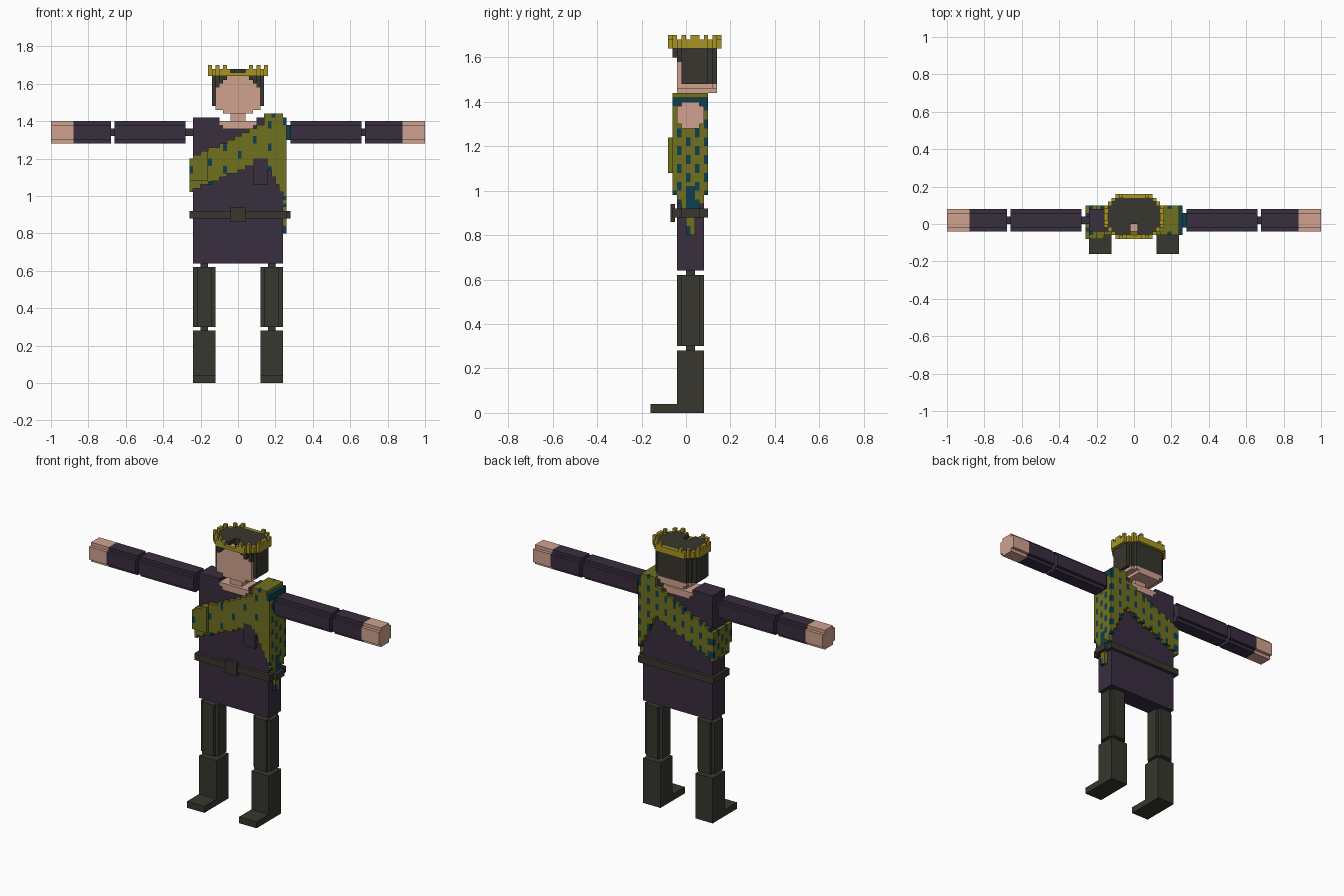
import bpy, bmesh, math
from mathutils import Vector

if "Cube" in bpy.data.objects:
    bpy.data.objects.remove(bpy.data.objects["Cube"])

V = 0.02  # cell size


def mat(name, rgb):
    m = bpy.data.materials.new(name)
    lin = [((c / 255 + 0.055) / 1.055) ** 2.4 for c in rgb]
    m.diffuse_color = (*lin, 1)
    m.use_nodes = True
    m.node_tree.nodes["Principled BSDF"].inputs["Base Color"].default_value = m.diffuse_color
    return m


SKIN = mat("skin", (208, 162, 143))
PURPLE = mat("dark_purple", (56, 46, 63))
DARK = mat("charcoal_green", (55, 54, 46))
OLIVE = mat("olive", (112, 112, 32))
TEAL = mat("teal", (14, 62, 78))
GOLD = mat("gold", (168, 148, 36))


def finish(name, bm, mats):
    bmesh.ops.recalc_face_normals(bm, faces=bm.faces)
    me = bpy.data.meshes.new(name)
    bm.to_mesh(me)
    bm.free()
    for m in mats:
        me.materials.append(m)
    ob = bpy.data.objects.new(name, me)
    bpy.context.collection.objects.link(ob)
    return ob


def extrude(name, pts, vec, m):
    bm = bmesh.new()
    f = bm.faces.new([bm.verts.new(p) for p in pts])
    new = bmesh.ops.extrude_face_region(bm, geom=[f])["geom"]
    bmesh.ops.translate(bm, vec=vec, verts=[v for v in new if isinstance(v, bmesh.types.BMVert)])
    return finish(name, bm, [m])


def box(name, x0, x1, y0, y1, z0, z1, m):
    pts = [(x0, y0, z0), (x1, y0, z0), (x1, y1, z0), (x0, y1, z0)]
    return extrude(name, pts, (0, 0, z1 - z0), m)


def notched(name, axis, a0, a1, b0, b1, c0, c1, m):
    """Block along axis ('x' or 'z') whose long edges are cut by one cell."""
    n = V
    sec = [(b0 + n, c0), (b1 - n, c0), (b1 - n, c0 + n), (b1, c0 + n), (b1, c1 - n), (b1 - n, c1 - n),
           (b1 - n, c1), (b0 + n, c1), (b0 + n, c1 - n), (b0, c1 - n), (b0, c0 + n), (b0 + n, c0 + n)]
    if axis == 'x':
        return extrude(name, [(a0, b, c) for b, c in sec], (a1 - a0, 0, 0), m)
    return extrude(name, [(b, c, a0) for b, c in sec], (0, 0, a1 - a0), m)


def cells(name, table, mats):
    """Mesh of the exposed faces of cubic cells: {(i, j, k): material index}."""
    bm = bmesh.new()
    for (i, j, k), mi in table.items():
        for ax in range(3):
            for s in (0, 1):
                nb = [i, j, k]
                nb[ax] += 1 if s else -1
                if tuple(nb) in table:
                    continue
                quad = []
                for u, w in ((0, 0), (1, 0), (1, 1), (0, 1)):
                    p = [i, j, k]
                    p[ax] += s
                    p[(ax + 1) % 3] += u
                    p[(ax + 2) % 3] += w
                    quad.append(bm.verts.new(Vector(p) * V))
                if not s:
                    quad.reverse()
                bm.faces.new(quad).material_index = mi
    me = bpy.data.meshes.new(name)
    bm.to_mesh(me)
    bm.free()
    for m in mats:
        me.materials.append(m)
    ob = bpy.data.objects.new(name, me)
    bpy.context.collection.objects.link(ob)


# Limbs, mirrored
for s, side in ((-1, "left"), (1, "right")):
    def span(a, b):
        return (min(a * s, b * s), max(a * s, b * s))
    for part, a, b, m in (("upper_arm", .28, .66, PURPLE), ("forearm", .68, .88, PURPLE), ("hand", .88, 1, SKIN)):
        notched(f"{part}_{side}", 'x', *span(a, b), -.04, .08, 1.28, 1.40, m)
    for part, a, b in (("shoulder_joint", .24, .28), ("elbow_joint", .66, .68)):
        box(f"{part}_{side}", *span(a, b), 0, .04, 1.32, 1.36, PURPLE)
    x0, x1 = span(.12, .24)
    notched(f"thigh_{side}", 'z', .30, .62, x0, x1, -.04, .08, DARK)
    box(f"shin_{side}", x0, x1, -.04, .08, 0, .28, DARK)
    box(f"foot_{side}", x0, x1, -.16, -.04, 0, .04, DARK)
    for part, a, b in (("hip_joint", .62, .64), ("knee_joint", .28, .30)):
        box(f"{part}_{side}", *span(.16, .20), 0, .04, a, b, DARK)

# Torso with neckline, collar and neck
prof = [(-.24, .64), (.24, .64), (.24, 1.42), (.10, 1.42), (.10, 1.38), (.08, 1.38), (.08, 1.36),
        (-.08, 1.36), (-.08, 1.38), (-.10, 1.38), (-.10, 1.42), (-.24, 1.42)]
extrude("torso", [(x, -.04, z) for x, z in prof], (0, .12, 0), PURPLE)
box("collar_skin", -.08, .08, -.04, .08, 1.36, 1.38, SKIN)
box("collar_skin_top", -.10, .10, -.04, .08, 1.38, 1.40, SKIN)
box("neck", -.04, .04, -.02, .06, 1.40, 1.46, SKIN)
box("chest_pocket", .08, .16, -.06, -.04, 1.06, 1.20, PURPLE)

# Belt
box("belt", -.26, .26, -.06, .10, .88, .92, DARK)
box("belt_buckle", -.04, .04, -.07, -.05, .86, .94, DARK)
box("belt_side_loop", .26, .28, -.02, .06, .88, .92, DARK)

# Sash: diagonal band front and back, draped tail on one side
sash = {}
for i in range(-13, 13):
    x = (i + .5) * V
    for k in range(40, 72):
        z = (k + .5) * V
        top = 1.20 + (x + .26) * .46 if x < .14 else 1.42
        low = 1.02 + (x + .26) * .44
        if x > .14:
            low = 1.20 - (x - .14) * 2.0
        if low <= z <= top:
            sash[i, -3, k] = int(i % 4 == 0 and (k + i // 2) % 6 < 2)
            sash[i, 4, k] = int(i % 3 == 0 and (k + i) % 4 < 2)
            if i < -8 and z > 1.07:
                sash[i, -4, k] = int(i == -13 and k % 4 < 2)
for k in range(40, 71):
    z = (k + .5) * V
    for j in range(-3, 5):
        y = (j + .5) * V
        dots = int(j % 2 == 0 and (k + j) % 4 < 2)
        half = .08 if z > 1.02 else .01 + (z - .80) * .28
        if abs(y - .02) < half:
            sash[12, j, k] = 1 if (j in (0, 1) and .88 < z < 1.02) or z > 1.38 else dots
        if 1.02 < z < 1.20:
            sash[-13, j, k] = dots
for i in range(7, 12):  # shoulder cap
    for j in range(-3, 5):
        sash[i, j, 71] = int(j in (-3, 4) and i % 3 == 0)
cells("sash", sash, [OLIVE, TEAL])
box("shoulder_lining", .26, .28, -.02, .06, 1.30, 1.38, TEAL)


# Head, hair and crown
def octagon(x, y, hx, hy, lim):
    dx, dy = abs(x), abs(y - .04)
    return dx < hx and dy < hy and dx + dy < lim


face, hair, crown = {}, {}, {}
for i in range(-8, 8):
    for j in range(-4, 8):
        x, y = (i + .5) * V, (j + .5) * V
        inner = octagon(x, y, .14, .10, .185)
        for k in range(72, 84):
            z = (k + .5) * V
            arch = .12 if z < 1.58 else .12 - (z - 1.57) * 1.0
            if z < 1.46:
                arch = .08
            in_face = abs(x) < arch and y < 0
            if inner and z > 1.48 + max(0, -y - .01) * 2.2 and not in_face:
                hair[i, j, k] = 0
            elif abs(x) < arch and y > -.04 and z < 1.64 and (inner or y < 0):
                face[i, j, k] = 0
        if octagon(x, y, .16, .12, .205) and not inner:
            crown[i, j, 82] = 0
            front_gap = abs(x) < .04 and y < 0
            side_gap = abs(x) > .14 and (y < -.02 or .09 < y < .11)
            if not front_gap and not side_gap:
                crown[i, j, 83] = 0
            ax, ay = i if i >= 0 else -i - 1, j - 2 if j >= 2 else 1 - j
            if (ax, ay) in ((7, 0), (7, 2), (3, 5), (5, 4)):
                crown[i, j, 83] = crown[i, j, 84] = 0
cells("head", face, [SKIN])
cells("hair", hair, [DARK])
cells("crown", crown, [GOLD])
